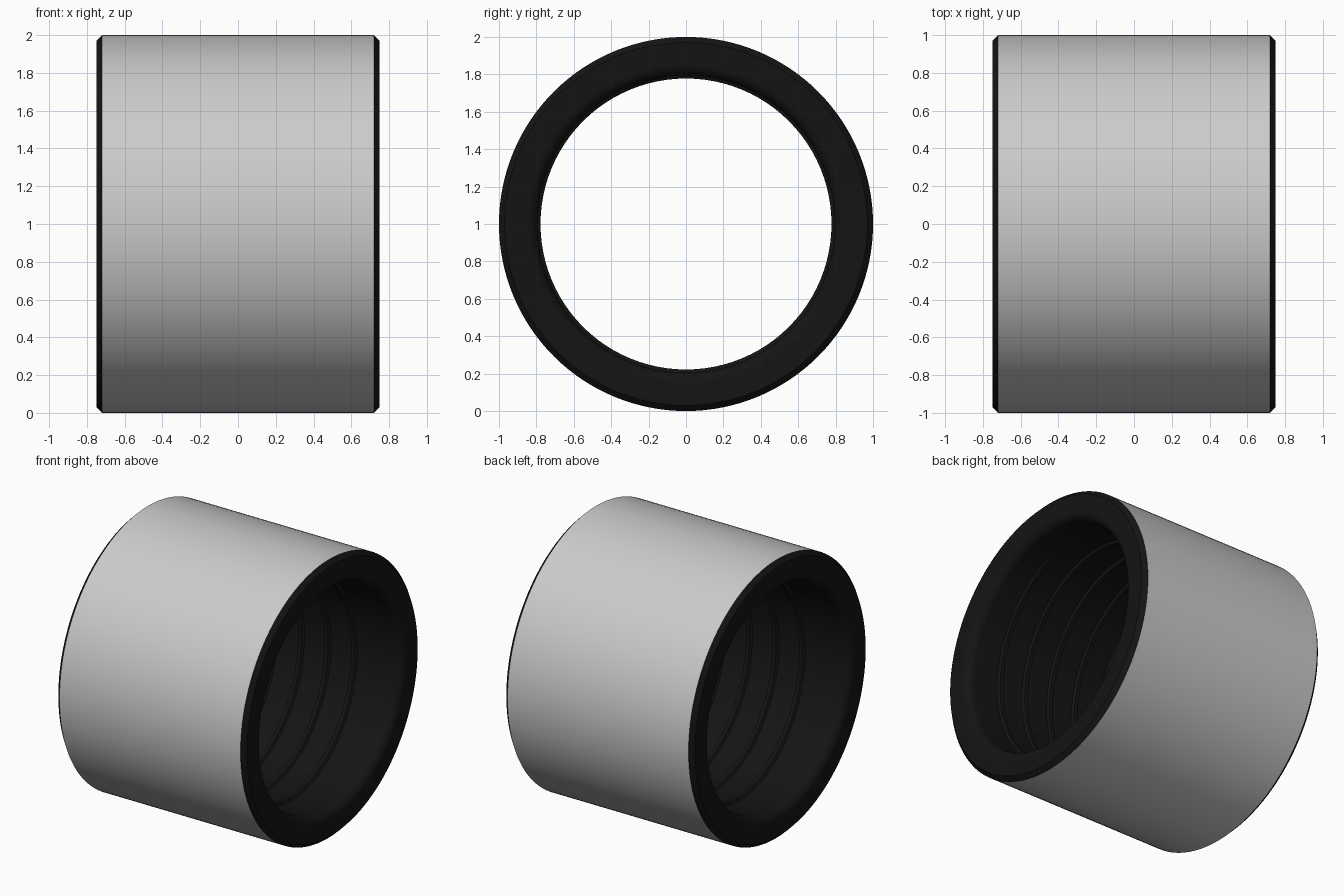
import bpy, bmesh, math

if "Cube" in bpy.data.objects:
    bpy.data.objects.remove(bpy.data.objects["Cube"])

SEG = 128
BORE = 0.795

dark = bpy.data.materials.new("dark_coating")
dark.diffuse_color = (0.007, 0.007, 0.007, 1)
dark.use_nodes = True
dark.node_tree.nodes["Principled BSDF"].inputs["Base Color"].default_value = dark.diffuse_color


def make_object(name, rings, close_loop, mats):
    """Skin a list of point rings into one mesh; mats gives a slot per ring gap."""
    bm = bmesh.new()
    vs = [[bm.verts.new(p) for p in ring] for ring in rings]
    n, m = len(vs), len(vs[0])
    for i in range(n if close_loop else n - 1):
        a, b = vs[i], vs[(i + 1) % n]
        for j in range(m):
            k = (j + 1) % m
            f = bm.faces.new((a[j], a[k], b[k], b[j]))
            f.material_index = mats(i)
    if not close_loop:
        for cap in (vs[0], vs[-1]):
            bm.faces.new(cap).material_index = mats(0)
    bmesh.ops.recalc_face_normals(bm, faces=bm.faces)
    me = bpy.data.meshes.new(name)
    bm.to_mesh(me)
    bm.free()
    ob = bpy.data.objects.new(name, me)
    bpy.context.collection.objects.link(ob)
    me.materials.append(None)
    me.materials.append(dark)
    bpy.context.view_layer.objects.active = ob
    ob.select_set(True)
    bpy.ops.object.shade_smooth_by_angle(angle=math.radians(32))
    ob.select_set(False)
    return ob


def polar(x, r, a):
    return (x, r * math.sin(a), 1 + r * math.cos(a))


# Sleeve: chamfered outside, rounded bore mouths
R = 0.06
half = [(0.72, 1.0), (0.75, 0.97)]
for i in range(9):
    t = math.pi / 2 * i / 8
    half.append((0.75 - R + R * math.cos(t), BORE + R - R * math.sin(t)))
profile = half + [(-x, r) for x, r in reversed(half)]
rings = [[polar(x, r, 2 * math.pi * j / SEG) for j in range(SEG)] for x, r in profile]
last = len(profile) - 1
make_object("sleeve", rings, True, lambda i: 0 if i == last else 1)

# Internal thread: narrow helical ridge with tapered ends
PITCH, TURNS, STEPS = 0.21, 5, 96
total = TURNS * STEPS
section = [(-0.030, 0.01), (-0.014, -0.017), (0.014, -0.017), (0.030, 0.01)]
coil = []
for s in range(total + 1):
    a = 2 * math.pi * s / STEPS
    x = PITCH * (s / STEPS - TURNS / 2)
    k = min(1, s / 8, (total - s) / 8)
    coil.append([polar(x + dx, BORE + (dr if dr > 0 else 0.005 + (dr - 0.005) * k), a)
                 for dx, dr in section])
make_object("inner_thread", coil, False, lambda i: 1)
